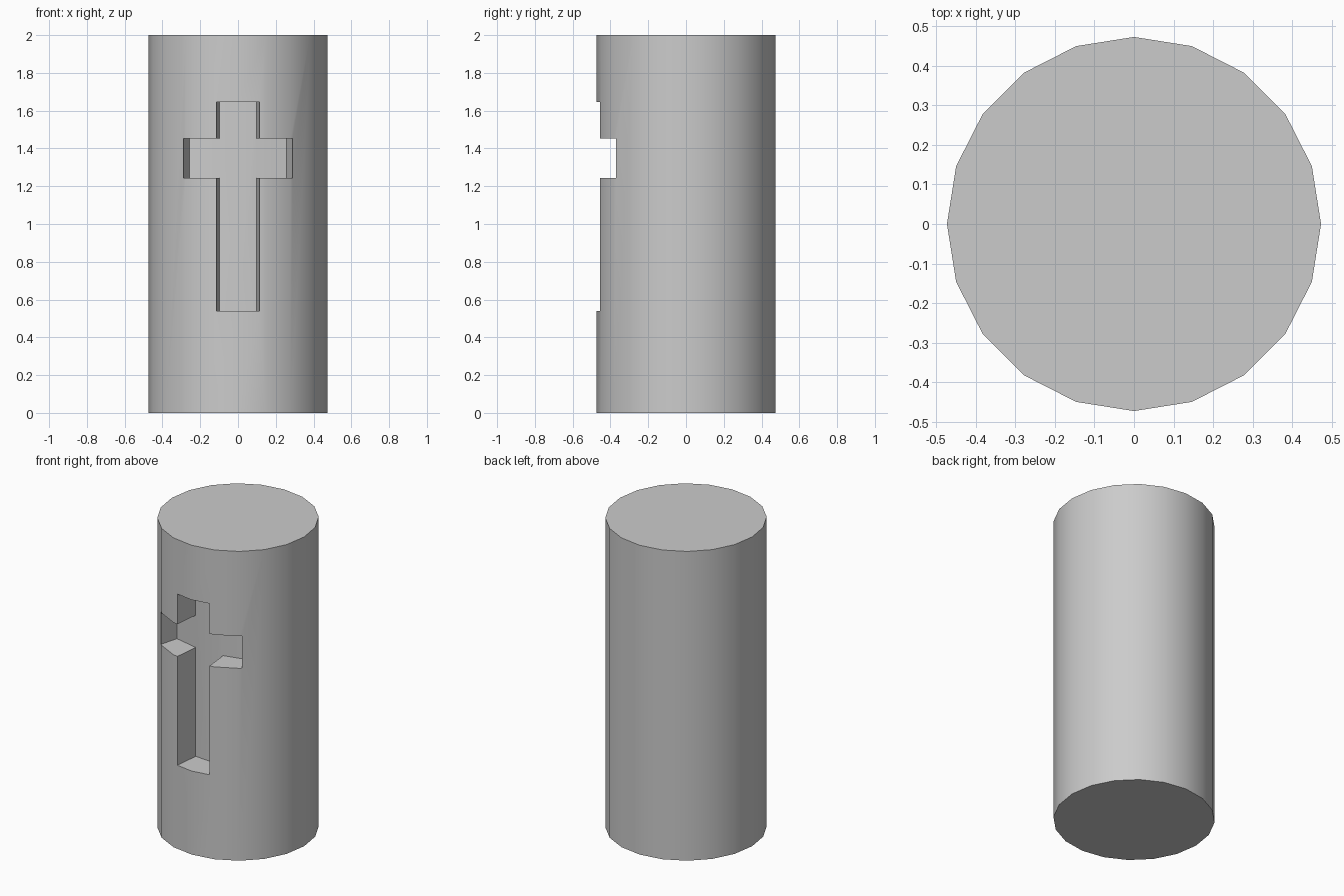
import bpy, bmesh, math

if "Cube" in bpy.data.objects:
    bpy.data.objects.remove(bpy.data.objects["Cube"])


def prism(name, profile, z0, z1):
    """Solid with an xy outline between two heights."""
    bm = bmesh.new()
    base = bm.faces.new([bm.verts.new((x, y, z0)) for x, y in profile])
    top = bmesh.ops.extrude_face_region(bm, geom=[base])["geom"]
    for v in top:
        if isinstance(v, bmesh.types.BMVert):
            v.co.z = z1
    bmesh.ops.recalc_face_normals(bm, faces=bm.faces)
    mesh = bpy.data.meshes.new(name)
    bm.to_mesh(mesh)
    bm.free()
    obj = bpy.data.objects.new(name, mesh)
    bpy.context.collection.objects.link(obj)
    return obj


# Column: 20-sided cylinder
circle = [(0.473 * math.cos(math.tau * i / 20), 0.473 * math.sin(math.tau * i / 20))
          for i in range(20)]
column = prism("column", circle, 0, 2)

# Recess cutters: upright shaft, then an arm on each side
shaft = [(-0.130, -0.6), (-0.098, -0.292), (0, -0.30), (0.098, -0.292), (0.130, -0.6)]
arm = [(0.352, -0.6), (0.258, -0.255), (0.098, -0.292), (0.09, -0.40), (0.09, -0.6)]
cutters = [prism("shaft_cutter", shaft, 0.54, 1.647)]
for side in (-1, 1):
    cutters.append(prism("arm_cutter", [(side * x, y) for x, y in arm], 1.244, 1.452))

# Carve the recess
bpy.context.view_layer.objects.active = column
column.select_set(True)
for cutter in cutters:
    cutter.hide_render = True
    mod = column.modifiers.new("recess", "BOOLEAN")
    mod.operation = "DIFFERENCE"
    mod.solver = "EXACT"
    mod.object = cutter
    bpy.ops.object.modifier_apply(modifier=mod.name)
    bpy.data.objects.remove(cutter)

# Smooth sides, crisp rims and recess edges
bpy.ops.object.shade_smooth_by_angle(angle=math.radians(30))
